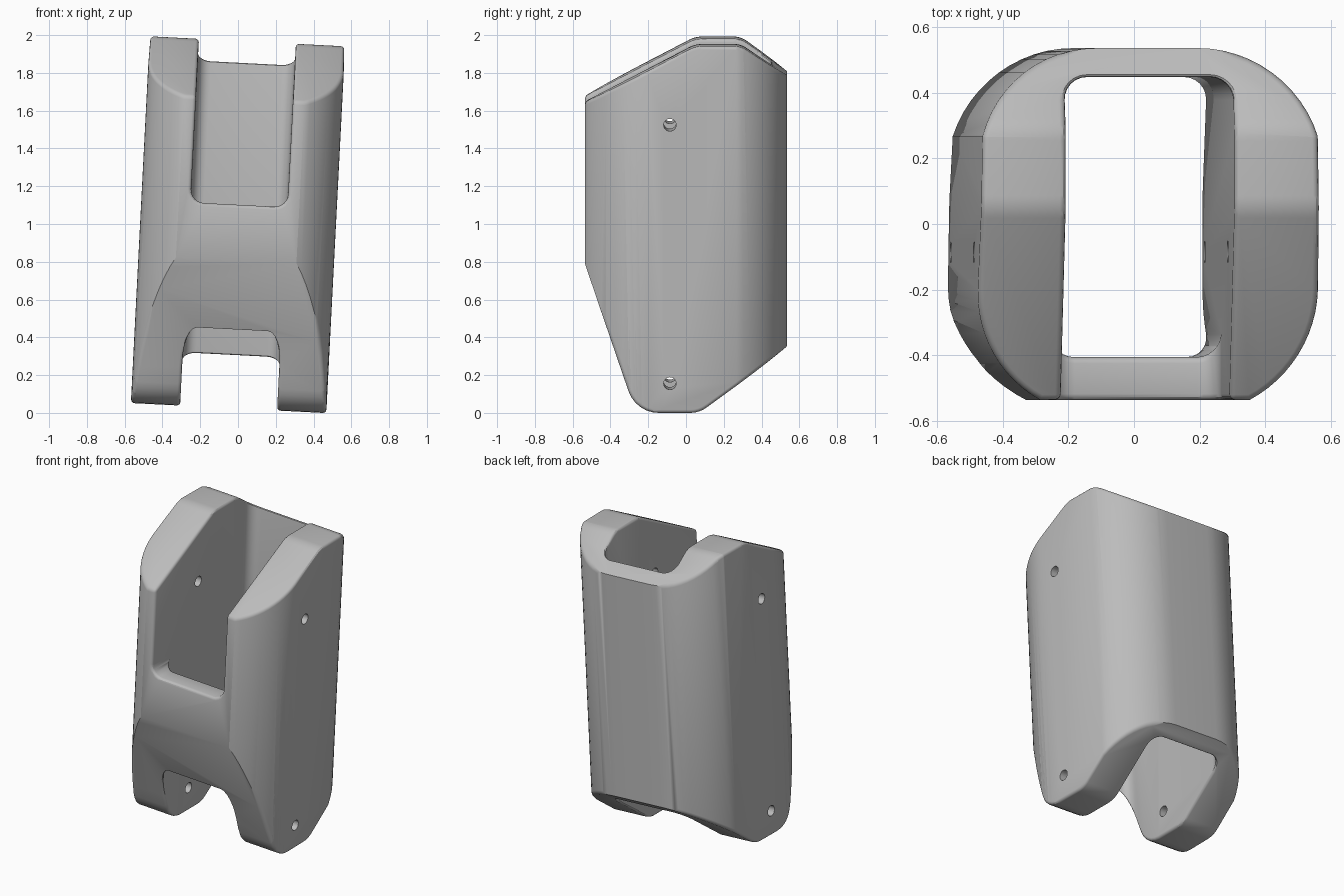
import bpy, bmesh, math
from mathutils import Vector, Matrix

cube = bpy.data.objects.get("Cube")
if cube:
    bpy.data.objects.remove(cube)


def arc(cx, cy, r, a0, a1, n):
    """Points on a circle between two angles in degrees."""
    angles = [math.radians(a0 + (a1 - a0) * i / n) for i in range(n + 1)]
    return [(cx + r * math.cos(a), cy + r * math.sin(a)) for a in angles]


def rounded(corners, n=6):
    """Polygon from (x, y, radius) corners, each rounded by its radius."""
    out = []
    for i, (x, y, r) in enumerate(corners):
        p = Vector((x, y))
        if r == 0:
            out.append((x, y))
            continue
        a = (Vector(corners[i - 1][:2]) - p).normalized()
        b = (Vector(corners[(i + 1) % len(corners)][:2]) - p).normalized()
        half = a.angle(b) / 2
        centre = p + (a + b).normalized() * (r / math.sin(half))
        start = p + a * (r / math.tan(half)) - centre
        end = p + b * (r / math.tan(half)) - centre
        for k in range(n + 1):
            d = start.slerp(end, k / n) if hasattr(start, "slerp") else start.lerp(end, k / n)
            out.append(tuple(centre + d.normalized() * r))
    return out


def prism(name, outline, lo, hi, axis):
    """Extrude an outline along x (outline in yz), y (xz) or z (xy)."""
    place = {"x": lambda a, b, t: (t, a, b),
             "y": lambda a, b, t: (a, t, b),
             "z": lambda a, b, t: (a, b, t)}[axis]
    bm = bmesh.new()
    ends = [[bm.verts.new(place(a, b, t)) for a, b in outline] for t in (lo, hi)]
    for ring in ends:
        bm.faces.new(ring)
    for i in range(len(outline)):
        bm.faces.new((ends[0][i - 1], ends[0][i], ends[1][i], ends[1][i - 1]))
    bmesh.ops.recalc_face_normals(bm, faces=bm.faces)
    mesh = bpy.data.meshes.new(name)
    bm.to_mesh(mesh)
    bm.free()
    ob = bpy.data.objects.new(name, mesh)
    bpy.context.collection.objects.link(ob)
    return ob


def bake(ob):
    """Replace the mesh by its modified result."""
    dg = bpy.context.evaluated_depsgraph_get()
    mesh = bpy.data.meshes.new_from_object(ob.evaluated_get(dg))
    ob.modifiers.clear()
    ob.data = mesh


def combine(ob, cutter, operation):
    mod = ob.modifiers.new("combine", 'BOOLEAN')
    mod.operation, mod.object, mod.solver = operation, cutter, 'EXACT'
    bake(ob)
    bpy.data.objects.remove(cutter)


# Outer sleeve: wide arcs at the back corners, creased arcs at the front
half_w, depth = 0.518, 0.535
right = (arc(half_w - 0.382, -0.2, 0.382, -61.3, 0, 12)
         + arc(0.155, depth - 0.37, 0.37, 16, 90, 12))
left = [(-x, y) for x, y in reversed(right)]
body = prism("sleeve", right + left, -1.2, 1.2, "z")

# Side silhouette trims the sloped ends
side = rounded([(-0.54, -0.175, 0), (-0.265, -0.972, 0.17), (0.07, -0.972, 0.15),
                (0.54, -0.63, 0), (0.54, 0.80, 0), (0.29, 0.972, 0.12),
                (0.05, 0.972, 0.15), (-0.54, 0.665, 0)])
combine(body, prism("side_trim", side, -1, 1, "x"), 'INTERSECT')

# Inner channel and the tall front notch
inner = 0.257
channel = rounded([(-inner, -0.405, 0.07), (inner, -0.405, 0.07),
                   (inner, 0.447, 0.07), (-inner, 0.447, 0.07)])
combine(body, prism("channel_cutter", channel, -1.5, 1.5, "z"), 'DIFFERENCE')
notch = rounded([(-inner, 0.105, 0.07), (inner, 0.105, 0.07),
                 (inner, 1.5, 0), (-inner, 1.5, 0)])
combine(body, prism("notch_cutter", notch, -1, -0.3, "y"), 'DIFFERENCE')

# Softened rims
bm = bmesh.new()
bm.from_mesh(body.data)
bmesh.ops.remove_doubles(bm, verts=bm.verts, dist=0.0005)
bmesh.ops.dissolve_limit(bm, angle_limit=0.01, verts=bm.verts, edges=bm.edges)
bm.to_mesh(body.data)
bm.free()
bevel = body.modifiers.new("rims", 'BEVEL')
bevel.width, bevel.segments = 0.018, 3
bevel.limit_method, bevel.angle_limit = 'ANGLE', math.radians(56)
bevel.use_clamp_overlap = False
bake(body)

# Pin holes through both cheeks
for z in (0.555, -0.815):
    hole = arc(-0.085, z, 0.033, 0, 345, 23)
    combine(body, prism("hole_cutter", hole, -1, 1, "x"), 'DIFFERENCE')

# Single grey finish
grey = bpy.data.materials.new("plain grey")
grey.use_nodes = True
colour = (0.5, 0.5, 0.5, 1)
grey.diffuse_color = colour
grey.node_tree.nodes["Principled BSDF"].inputs["Base Color"].default_value = colour
body.data.materials.clear()
body.data.materials.append(grey)

# Smooth shading and the slight sideways lean
bpy.ops.object.select_all(action='DESELECT')
body.select_set(True)
bpy.context.view_layer.objects.active = body
bpy.ops.object.shade_smooth_by_angle(angle=math.radians(30))
body.data.transform(Matrix.Translation((0, 0, 1)) @ Matrix.Rotation(math.radians(2.94), 4, 'Y'))
body.data.transform(Matrix.Translation((0, 0, -min(v.co.z for v in body.data.vertices))))
